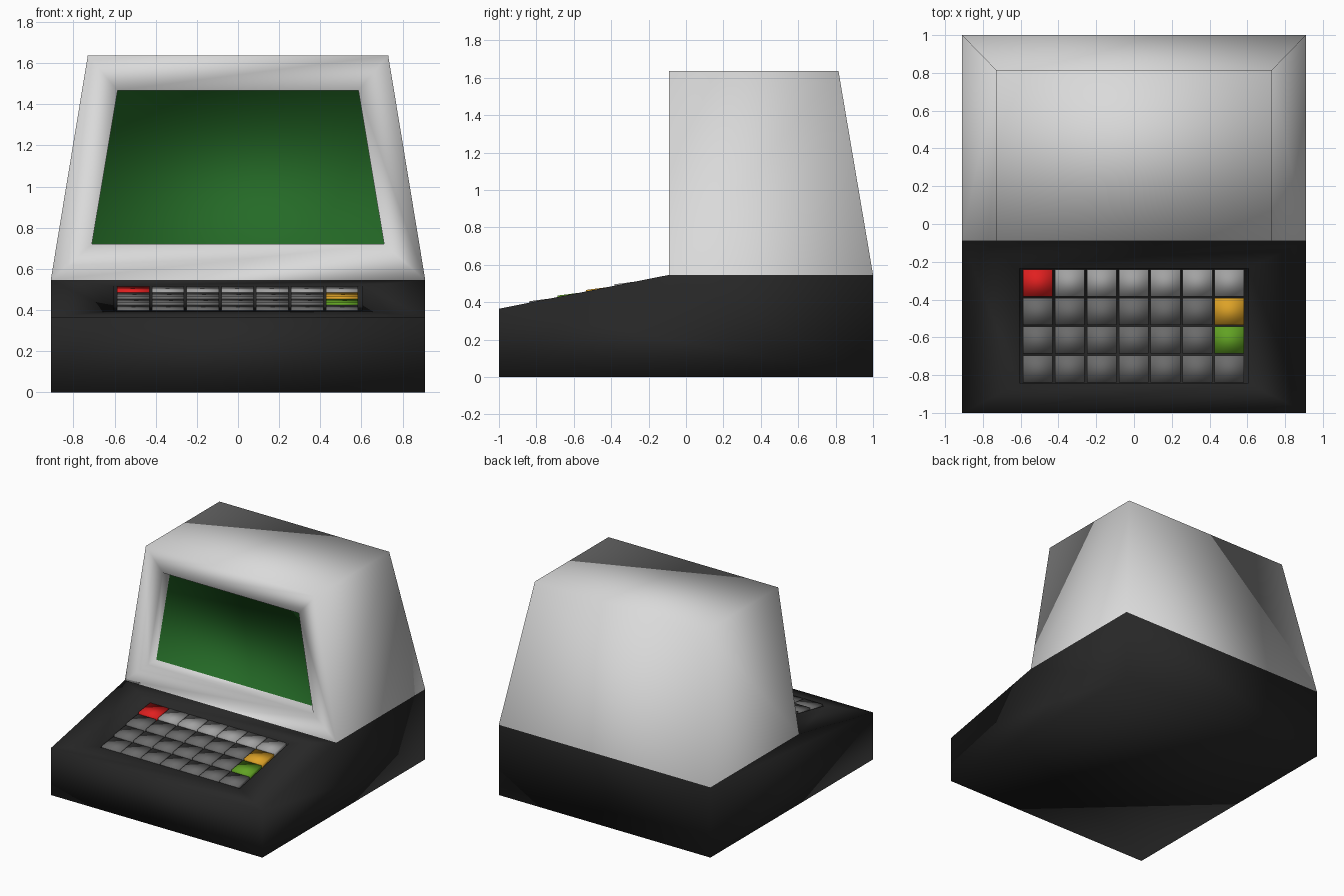
import bpy, bmesh

if "Cube" in bpy.data.objects:
    bpy.data.objects.remove(bpy.data.objects["Cube"])


def material(name, r, g, b):
    m = bpy.data.materials.new(name)
    m.diffuse_color = (r, g, b, 1)
    m.use_nodes = True
    m.node_tree.nodes["Principled BSDF"].inputs["Base Color"].default_value = m.diffuse_color
    return m


casing = material("light_casing", 0.70, 0.70, 0.70)
black = material("black_base", 0.02, 0.02, 0.02)
screen = material("green_screen", 0.018, 0.145, 0.02)
dark_key = material("dark_grey_key", 0.145, 0.145, 0.145)
light_key = material("light_grey_key", 0.36, 0.36, 0.36)
red_key = material("red_key", 0.75, 0.014, 0.014)
amber_key = material("amber_key", 0.72, 0.36, 0.02)
green_key = material("green_key", 0.12, 0.36, 0.017)

FRONT, BACK, W = -1.0, 1.0, 0.91
NOSE, SHOULDER, TOP = 0.365, 0.546, 1.637
FACE = -0.09                       # y of the upright monitor front


def deck_z(y):
    return NOSE + (y - FRONT) * (SHOULDER - NOSE) / (FACE - FRONT)


def finish(bm, name, mats):
    bmesh.ops.recalc_face_normals(bm, faces=bm.faces)
    for f in bm.faces:
        f.smooth = True
    me = bpy.data.meshes.new(name)
    bm.to_mesh(me)
    bm.free()
    for m in mats:
        me.materials.append(m)
    ob = bpy.data.objects.new(name, me)
    bpy.context.collection.objects.link(ob)
    return ob


# Housing: black wedge base, light monitor shell and recessed screen
bm = bmesh.new()


def pair(x, y, z):
    """Left and right corner of one cross edge."""
    return [bm.verts.new((-x, y, z)), bm.verts.new((x, y, z))]


def quad(a, b, mat):
    """Face between two cross edges."""
    f = bm.faces.new((a[0], a[1], b[1], b[0]))
    f.material_index = mat
    return f


def recess(outer, opening, floor, rim_mat, floor_mat):
    """Flat rim, straight walls and floor; each ring is two cross edges."""
    rings = [[a[0], a[1], b[1], b[0]] for a, b in (outer, opening, floor)]
    for p, q in zip(rings, rings[1:]):
        for i in range(4):
            j = (i + 1) % 4
            bm.faces.new((p[i], p[j], q[j], q[i])).material_index = rim_mat
    bm.faces.new(rings[-1]).material_index = floor_mat


foot_f, foot_b = pair(W, FRONT, 0), pair(W, BACK, 0)
nose = pair(W, FRONT, NOSE)
hip_f, hip_b = pair(W, FACE, SHOULDER), pair(W, BACK, SHOULDER)
top_f, top_b = pair(0.73, FACE, TOP), pair(0.73, 0.815, TOP)

quad(foot_f, foot_b, 1)            # underside
quad(foot_f, nose, 1)              # base front
quad(foot_b, hip_b, 1)             # base back
quad(hip_b, top_b, 0)              # monitor back
quad(top_f, top_b, 0)              # monitor top
for s in (0, 1):
    bm.faces.new([p[s] for p in (foot_f, foot_b, hip_b, hip_f, nose)]).material_index = 1
    bm.faces.new([p[s] for p in (hip_f, hip_b, top_b, top_f)]).material_index = 0

# Screen recess
recess((hip_f, top_f),
       (pair(0.71, FACE, 0.72), pair(0.585, FACE, 1.467)),
       (pair(0.71, FACE + 0.1, 0.72), pair(0.585, FACE + 0.1, 1.467)), 0, 2)

# Keypad tray
K0, K1, KX, DEPTH = -0.842, -0.235, 0.605, 0.04
recess((nose, hip_f),
       (pair(KX, K0, deck_z(K0)), pair(KX, K1, deck_z(K1))),
       (pair(KX, K0, deck_z(K0) - DEPTH), pair(KX, K1, deck_z(K1) - DEPTH)), 1, 1)
finish(bm, "terminal_housing", [casing, black, screen])

# Keys: 4 rows by 7 columns of soft-shaded blocks
special = {(0, 0): red_key, (1, 6): amber_key, (2, 6): green_key}
for row in range(4):
    for col in range(7):
        cx, cy = (col - 3) * 0.169 - 0.002, -0.312 - row * 0.1515
        bm = bmesh.new()
        bmesh.ops.create_cube(bm, size=1)
        for v in bm.verts:
            x, y, z = v.co
            wy = cy + y * 0.143
            lift = (0.003 - y * 0.01) if z > 0 else -DEPTH
            v.co = (cx + x * 0.157, wy, deck_z(wy) + lift)
        mat = special.get((row, col), light_key if row == 0 else dark_key)
        finish(bm, f"key_row{row + 1}_col{col + 1}", [mat])
